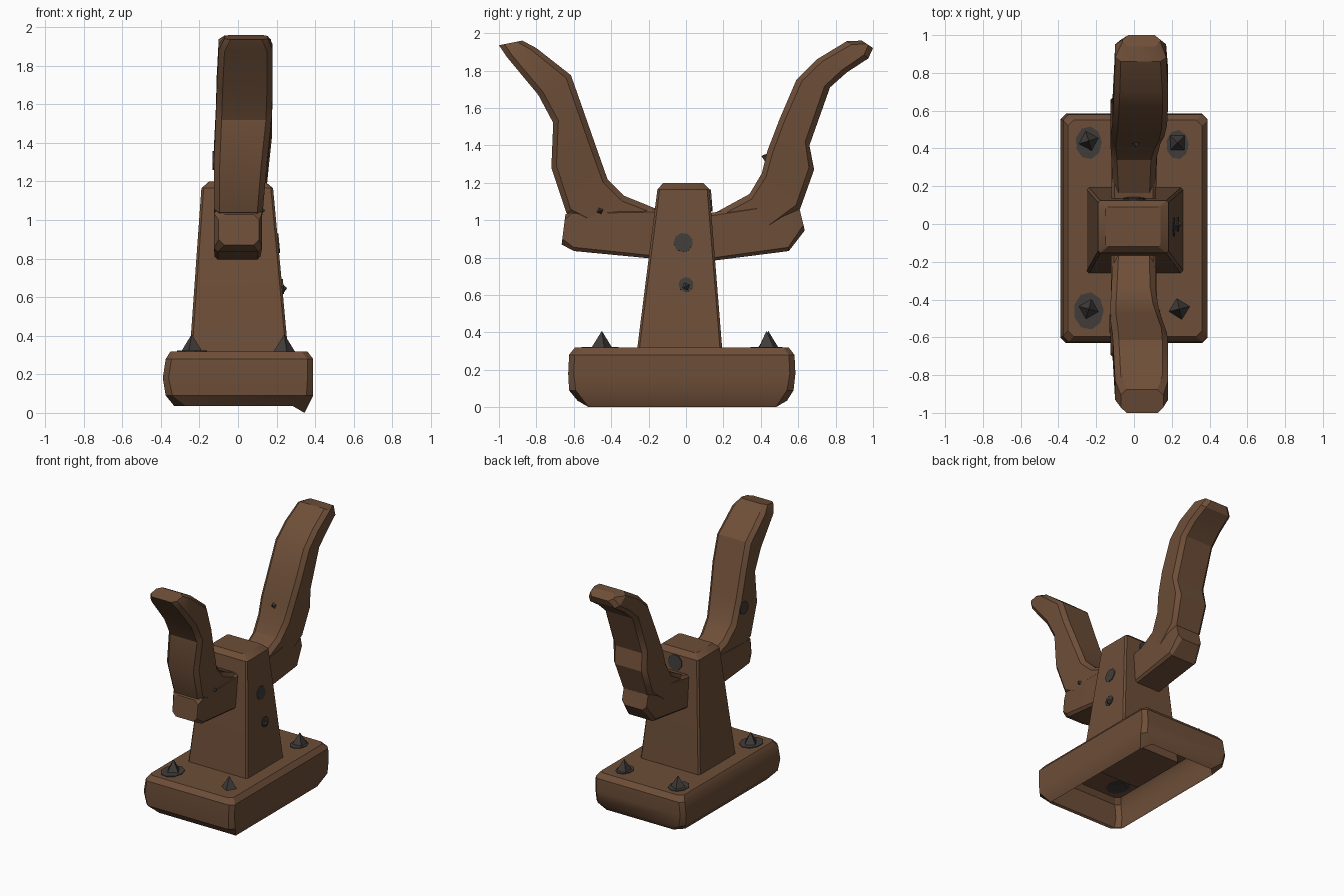
import bpy, bmesh, math
from mathutils import Vector

if "Cube" in bpy.data.objects:
    bpy.data.objects.remove(bpy.data.objects["Cube"])


def material(name, rgb):
    m = bpy.data.materials.new(name)
    m.diffuse_color = (*rgb, 1)
    m.use_nodes = True
    m.node_tree.nodes["Principled BSDF"].inputs["Base Color"].default_value = m.diffuse_color
    return m


WOOD = material("brown wood", (0.155, 0.077, 0.040))
IRON = material("dark iron", (0.052, 0.046, 0.042))


def finish(bm, name, mat, angle=28):
    bmesh.ops.recalc_face_normals(bm, faces=bm.faces)
    for f in bm.faces:
        f.smooth = True
    me = bpy.data.meshes.new(name)
    bm.to_mesh(me)
    bm.free()
    me.set_sharp_from_angle(angle=math.radians(angle))
    me.materials.append(mat)
    ob = bpy.data.objects.new(name, me)
    bpy.context.collection.objects.link(ob)
    return ob


def octagon(a0, a1, b0, b1, c):
    """Rectangle with clipped corners."""
    return [(a0 + c, b0), (a1 - c, b0), (a1, b0 + c), (a1, b1 - c),
            (a1 - c, b1), (a0 + c, b1), (a0, b1 - c), (a0, b0 + c)]


def loft(name, rings, mat, cap_start=True):
    bm = bmesh.new()
    vs = [[bm.verts.new(p) for p in ring] for ring in rings]
    for r0, r1 in zip(vs, vs[1:]):
        for i in range(len(r0)):
            j = (i + 1) % len(r0)
            bm.faces.new((r0[i], r0[j], r1[j], r1[i]))
    if cap_start:
        bm.faces.new(vs[0])
    bm.faces.new(vs[-1])
    return finish(bm, name, mat)


def level(x0, x1, y0, y1, z, c):
    """Horizontal section."""
    return [Vector((x, y, z)) for x, y in octagon(x0, x1, y0, y1, c)]


def section(outer, inner, x0, x1, c):
    """Section across an arm, from an outer to an inner (y, z) point."""
    o, i = Vector((0, *outer)), Vector((0, *inner))
    length = (i - o).length
    return [Vector((x, 0, 0)) + o.lerp(i, t / length)
            for x, t in octagon(x0, x1, 0, length, c)]


def spike(name, pos, normal, r, h, sides=4, turn=0.4, top=0.0):
    """Cone or thin disc standing on a surface."""
    bm = bmesh.new()
    bmesh.ops.create_cone(bm, cap_ends=True, segments=sides, radius1=r,
                          radius2=r * top, depth=h)
    bmesh.ops.translate(bm, verts=bm.verts, vec=(0, 0, h / 2 - 0.002))
    ob = finish(bm, name, IRON)
    q = Vector(normal).to_track_quat('Z', 'Y')
    ob.rotation_euler = q.to_euler()
    for v in ob.data.vertices:
        x, y = v.co.x, v.co.y
        v.co.x = x * math.cos(turn) - y * math.sin(turn)
        v.co.y = x * math.sin(turn) + y * math.cos(turn)
    ob.location = pos
    return ob


def disc(name, pos, normal, r, stretch=1.0):
    ob = spike(name, pos, normal, r, 0.008, 9, 0.2, 1.0)
    ob.scale.y = stretch
    return ob


# Base: open-bottomed chamfered slab with two sagging corners
foot = level(-0.33, 0.345, -0.58, 0.54, 0.035, 0.06)
for i in (2, 3):
    foot[i].z = 0.0
loft("base", [foot,
              level(-0.375, 0.39, -0.625, 0.575, 0.09, 0.035),
              level(-0.39, 0.39, -0.63, 0.585, 0.18, 0.03),
              level(-0.375, 0.39, -0.625, 0.58, 0.28, 0.03),
              level(-0.35, 0.36, -0.595, 0.55, 0.318, 0.03)],
     WOOD, cap_start=False)

# Tapered post
loft("post", [level(-0.255, 0.265, -0.265, 0.2, 0.23, 0.012),
              level(-0.25, 0.26, -0.26, 0.193, 0.32, 0.012),
              level(-0.19, 0.182, -0.153, 0.125, 1.165, 0.012),
              level(-0.15, 0.14, -0.12, 0.09, 1.2, 0.012)], WOOD)

# Arm blocks reaching out of the post
loft("front_arm_block", [section((-0.08, 0.785), (-0.08, 1.06), -0.12, 0.115, 0.015),
                         section((-0.60, 0.835), (-0.615, 1.055), -0.125, 0.125, 0.02),
                         section((-0.665, 0.87), (-0.645, 1.03), -0.10, 0.11, 0.03)], WOOD)
loft("back_arm_block", [section((0.08, 0.775), (0.08, 1.03), -0.12, 0.115, 0.015),
                        section((0.55, 0.835), (0.50, 1.1), -0.12, 0.125, 0.02),
                        section((0.635, 0.945), (0.60, 1.09), -0.10, 0.11, 0.03)], WOOD)

# Curved horns: outer (y, z), inner (y, z), x range
FRONT = [((-0.12, 0.85), (-0.12, 1.045), -0.11, 0.11),
         ((-0.42, 0.92), (-0.33, 1.13), -0.12, 0.115),
         ((-0.64, 1.04), (-0.42, 1.22), -0.125, 0.13),
         ((-0.72, 1.28), (-0.48, 1.39), -0.125, 0.15),
         ((-0.71, 1.52), (-0.55, 1.59), -0.115, 0.175),
         ((-0.79, 1.67), (-0.615, 1.775), -0.11, 0.18),
         ((-0.96, 1.875), (-0.80, 1.92), -0.10, 0.18),
         ((-1.0, 1.935), (-0.875, 1.96), -0.07, 0.155)]
BACK = [((0.12, 0.85), (0.12, 1.02), -0.11, 0.11),
        ((0.42, 0.92), (0.34, 1.14), -0.12, 0.12),
        ((0.61, 1.06), (0.405, 1.25), -0.125, 0.14),
        ((0.685, 1.27), (0.435, 1.37), -0.125, 0.16),
        ((0.66, 1.40), (0.50, 1.54), -0.115, 0.175),
        ((0.77, 1.71), (0.59, 1.75), -0.11, 0.18),
        ((0.86, 1.79), (0.70, 1.86), -0.105, 0.18),
        ((0.975, 1.865), (0.86, 1.957), -0.10, 0.17),
        ((1.0, 1.92), (0.94, 1.96), -0.06, 0.14)]
for name, rows in (("front_horn", FRONT), ("back_horn", BACK)):
    loft(name, [section(o, i, x0, x1, 0.03) for o, i, x0, x1 in rows], WOOD)

# Corner spikes on the base, most with an iron patch
for k, (x, y, patch, st) in enumerate([(-0.24, 0.44, 0.07, 1.25), (0.23, 0.43, 0.06, 1.3),
                                       (-0.24, -0.45, 0.08, 1.25), (0.24, -0.45, 0, 1)]):
    spike(f"base_spike_{k + 1}", (x, y, 0.315), (0, 0, 1), 0.06, 0.095, 4, 0.3 + 0.5 * k)
    if patch:
        disc(f"base_patch_{k + 1}", (x, y - 0.01, 0.317), (0, 0, 1), patch, st)

# Small nails and patches on the post and arms
disc("post_side_patch_upper", (0.208, -0.015, 0.88), (1, 0, 0.094), 0.052)
disc("post_side_patch_lower", (0.23, 0, 0.655), (1, 0, 0.094), 0.04)
spike("post_side_nail", (0.232, 0, 0.645), (1, 0, 0.094), 0.03, 0.025)
disc("post_back_patch", (0, 0.132, 1.105), (0, 1, 0.08), 0.06)
disc("front_horn_patch", (-0.125, -0.53, 1.31), (-1, 0, 0), 0.05)
spike("front_arm_nail", (0.118, -0.46, 1.05), (1, 0, 0), 0.025, 0.025)
spike("back_horn_nail", (0.01, 0.43, 1.335), (0, -1, 0.3), 0.028, 0.03)
